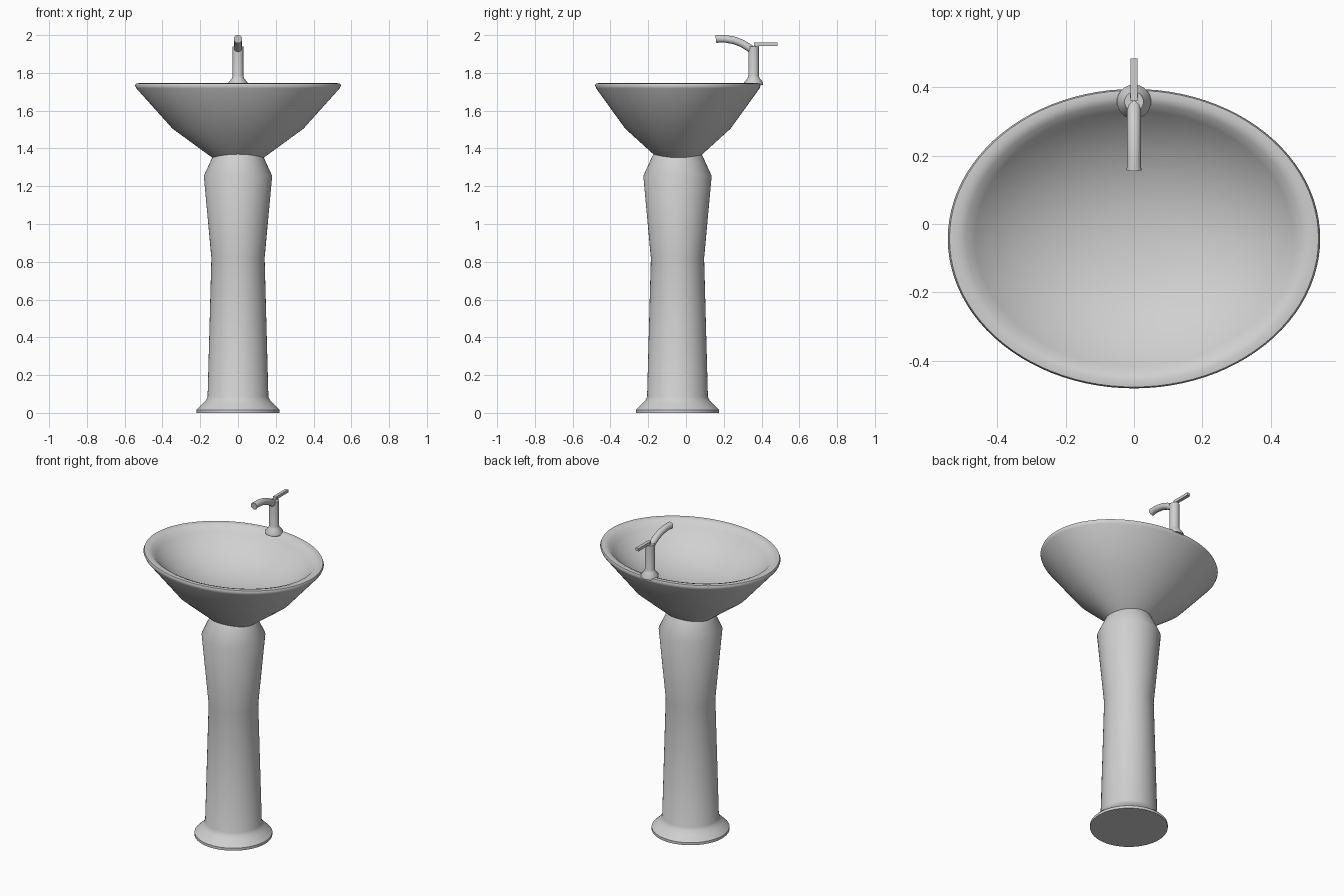
import bpy, bmesh, math
from mathutils import Vector

old = bpy.data.objects.get("Cube")
if old:
    bpy.data.objects.remove(old)

ceramic = bpy.data.materials.new("light_grey_ceramic")
ceramic.use_nodes = True
colour = (0.63, 0.63, 0.63, 1)
ceramic.diffuse_color = colour
ceramic.node_tree.nodes["Principled BSDF"].inputs["Base Color"].default_value = colour


def finish(bm, name, angle=60):
    bmesh.ops.recalc_face_normals(bm, faces=bm.faces)
    mesh = bpy.data.meshes.new(name)
    bm.to_mesh(mesh)
    bm.free()
    mesh.materials.append(ceramic)
    obj = bpy.data.objects.new(name, mesh)
    bpy.context.collection.objects.link(obj)
    bpy.ops.object.select_all(action='DESELECT')
    obj.select_set(True)
    bpy.context.view_layer.objects.active = obj
    bpy.ops.object.shade_smooth_by_angle(angle=math.radians(angle))


def skin(bm, rings):
    """Bridge rings of points and close both ends."""
    loops = [[bm.verts.new(p) for p in ring] for ring in rings]
    n = len(loops[0])
    for a, b in zip(loops, loops[1:]):
        for i in range(n):
            j = (i + 1) % n
            bm.faces.new((a[i], a[j], b[j], b[i]))
    bm.faces.new(loops[0][::-1])
    bm.faces.new(loops[-1])


def lathe(name, profile, y, squash=1.0, sides=64, angle=60):
    """Turn (radius, height) pairs about a vertical axis."""
    bm = bmesh.new()
    turn = [2 * math.pi * i / sides for i in range(sides)]
    skin(bm, [[(r * math.cos(t), y + squash * r * math.sin(t), z) for t in turn]
              for r, z in profile])
    finish(bm, name, angle)


# Pedestal with flared foot, waist and shoulder
lathe("pedestal", [(0.221, 0), (0.221, 0.016), (0.186, 0.05), (0.171, 0.066),
                   (0.161, 0.085), (0.141, 0.82), (0.181, 1.255), (0.135, 1.355),
                   (0.12, 1.385)], -0.045, angle=40)

# Oval basin: outer wall, rolled rim, then the shallow inner bowl
lathe("basin", [(0.1, 1.33), (0.135, 1.35), (0.347, 1.505), (0.538, 1.718),
                (0.545, 1.733), (0.54, 1.744), (0.517, 1.746), (0.492, 1.738),
                (0.465, 1.712), (0.42, 1.672), (0.34, 1.62), (0.24, 1.578),
                (0.13, 1.552), (0.03, 1.545)], -0.043, 0.804, 96)

# Tap body with flange
tap_y = 0.358
lathe("tap_body", [(0.05, 1.735), (0.05, 1.75), (0.032, 1.772), (0.028, 1.785),
                   (0.028, 1.94)], tap_y, sides=32)

# Curved spout swept along its path
path = [Vector((0, y, z)) for y, z in
        [(0.36, 1.915), (0.33, 1.936), (0.295, 1.957), (0.255, 1.972),
         (0.21, 1.98), (0.175, 1.981), (0.158, 1.979)]]
bm = bmesh.new()
rings = []
for k, p in enumerate(path):
    d = (path[min(k + 1, len(path) - 1)] - path[max(k - 1, 0)]).normalized()
    up = d.cross(Vector((1, 0, 0)))
    r = 0.022 if k == len(path) - 1 else 0.02
    rings.append([p + r * (Vector((math.cos(a), 0, 0)) + up * math.sin(a))
                  for a in (2 * math.pi * i / 24 for i in range(24))])
skin(bm, rings)
finish(bm, "spout")

# Flat lever handle
bm = bmesh.new()
bmesh.ops.create_cube(bm, size=1)
for v in bm.verts:
    v.co = Vector((v.co.x * 0.02, 0.422 + v.co.y * 0.124, 1.952 + v.co.z * 0.018))
finish(bm, "lever_handle", 30)

# Short stem joining the lever to the body
lathe("handle_stem", [(0.012, 1.93), (0.012, 1.95)], tap_y + 0.016, sides=16)
